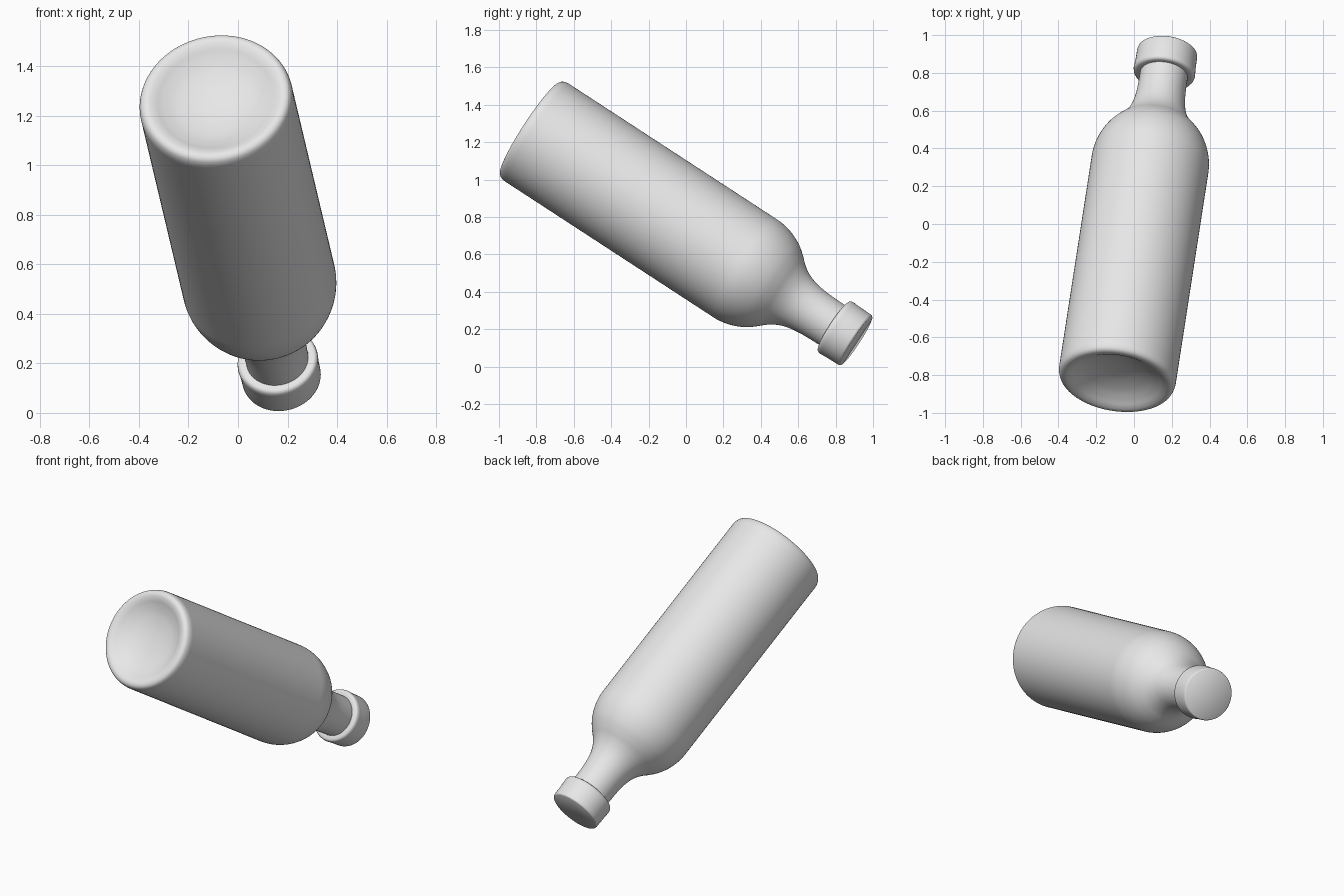
import bpy, bmesh, math
from mathutils import Vector, Matrix

if "Cube" in bpy.data.objects:
    bpy.data.objects.remove(bpy.data.objects["Cube"])

SEGMENTS = 96
BASE = Vector((-0.093, -0.835, 1.276))   # centre of the bottle's foot
MOUTH = Vector((0.177, 0.911, 0.138))    # centre of the cap's end
AXIS = MOUTH - BASE
LENGTH = AXIS.length
PLACE = Matrix.Translation(BASE) @ AXIS.to_track_quat('Z', 'Y').to_matrix().to_4x4()

grey = bpy.data.materials.new("plain grey")
grey.diffuse_color = (0.8, 0.8, 0.8, 1)
grey.use_nodes = True
grey.node_tree.nodes["Principled BSDF"].inputs["Base Color"].default_value = grey.diffuse_color


def smooth_profile(points, steps=4):
    """Catmull-Rom curve through (radius, distance) points."""
    p = [Vector(q) for q in points]
    p = [p[0]] + p + [p[-1]]
    out = []
    for a, b, c, d in zip(p, p[1:], p[2:], p[3:]):
        for i in range(steps):
            t = i / steps
            out.append(0.5 * (2 * b + (c - a) * t + (2 * a - 5 * b + 4 * c - d) * t * t
                              + (3 * b - a - 3 * c + d) * t ** 3))
    return out + [p[-1]]


def lathe(name, profile):
    """Spin a profile round the bottle's axis, closing both ends at the centre."""
    bm = bmesh.new()
    rings = []
    for r, h in profile:
        if r < 1e-4:
            rings.append([bm.verts.new((0, 0, h))])
        else:
            rings.append([bm.verts.new((r * math.cos(2 * math.pi * i / SEGMENTS),
                                        r * math.sin(2 * math.pi * i / SEGMENTS), h))
                          for i in range(SEGMENTS)])
    for lo, hi in zip(rings, rings[1:]):
        for i in range(SEGMENTS):
            j = (i + 1) % SEGMENTS
            if len(lo) == 1:
                bm.faces.new((lo[0], hi[j], hi[i]))
            elif len(hi) == 1:
                bm.faces.new((lo[i], lo[j], hi[0]))
            else:
                bm.faces.new((lo[i], lo[j], hi[j], hi[i]))
    bmesh.ops.recalc_face_normals(bm, faces=bm.faces)
    mesh = bpy.data.meshes.new(name)
    bm.to_mesh(mesh)
    bm.free()
    mesh.materials.append(grey)
    mesh.transform(PLACE)
    obj = bpy.data.objects.new(name, mesh)
    bpy.context.collection.objects.link(obj)
    bpy.ops.object.select_all(action='DESELECT')
    obj.select_set(True)
    bpy.context.view_layer.objects.active = obj
    bpy.ops.object.shade_smooth_by_angle(angle=math.radians(40))
    return obj


# Hollowed foot with a rounded rim
foot = smooth_profile([(0, 0.075), (0.08, 0.07), (0.16, 0.052), (0.215, 0.028),
                       (0.25, 0.008), (0.278, 0.0), (0.3, 0.009), (0.311, 0.035),
                       (0.312, 0.07)])
# Straight body, round shoulder, flared neck running up into the cap
shoulder = smooth_profile([(0.312, 1.36), (0.311, 1.41), (0.303, 1.46), (0.287, 1.51),
                           (0.262, 1.56), (0.228, 1.605), (0.192, 1.645), (0.163, 1.69),
                           (0.144, 1.74), (0.133, 1.80), (0.128, 1.87), (0.126, 2.0)])
lathe("bottle", foot + shoulder + [Vector((0, 2.0))])

# Cap with a slightly wider rounded lower edge and a flat end
lathe("cap", [(0, 1.955), (0.126, 1.955), (0.148, 1.953), (0.157, 1.957), (0.162, 1.965),
              (0.164, 1.977), (0.163, 1.99), (0.161, 2.02), (0.160, LENGTH - 0.012),
              (0.158, LENGTH - 0.004), (0.153, LENGTH), (0, LENGTH)])
